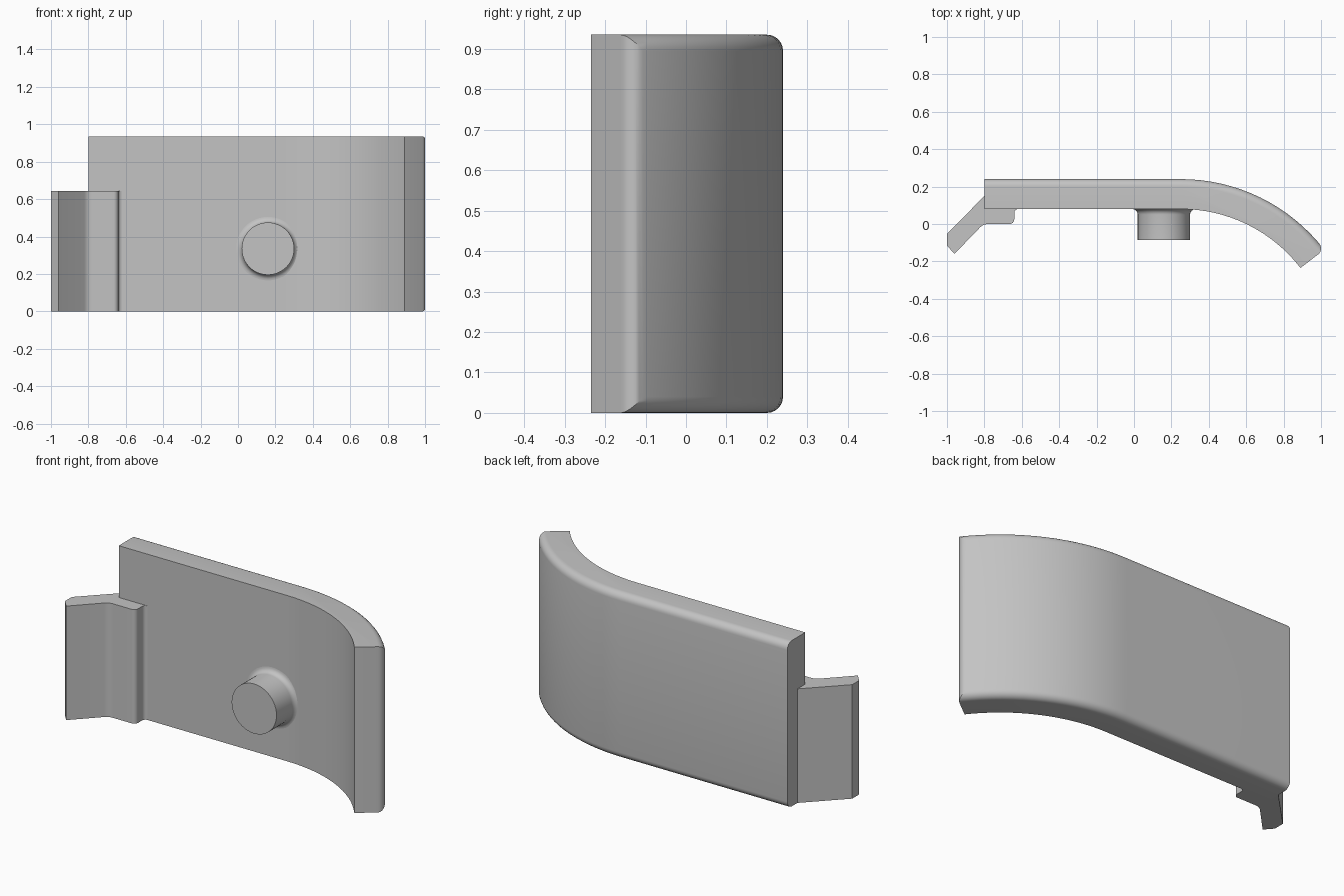
import bpy, bmesh, math

if "Cube" in bpy.data.objects:
    bpy.data.objects.remove(bpy.data.objects["Cube"], do_unlink=True)

grey = bpy.data.materials.new("plain grey")
grey.use_nodes = True
grey.diffuse_color = (0.55, 0.55, 0.55, 1)
grey.node_tree.nodes["Principled BSDF"].inputs["Base Color"].default_value = grey.diffuse_color


def finish(name, bm):
    """Turn the bmesh into a smooth-shaded object with sharp edges kept."""
    bmesh.ops.recalc_face_normals(bm, faces=bm.faces)
    mesh = bpy.data.meshes.new(name)
    bm.to_mesh(mesh)
    bm.free()
    mesh.materials.append(grey)
    obj = bpy.data.objects.new(name, mesh)
    bpy.context.collection.objects.link(obj)
    bpy.ops.object.select_all(action='DESELECT')
    obj.select_set(True)
    bpy.context.view_layer.objects.active = obj
    bpy.ops.object.shade_smooth_by_angle(angle=math.radians(25))
    return obj


def extrude_profile(points, height):
    """Prism standing on the ground from an xy outline."""
    bm = bmesh.new()
    base = bm.faces.new([bm.verts.new((x, y, 0)) for x, y in points])
    out = bmesh.ops.extrude_face_region(bm, geom=[base])
    top = [v for v in out["geom"] if isinstance(v, bmesh.types.BMVert)]
    bmesh.ops.translate(bm, verts=top, vec=(0, 0, height))
    bmesh.ops.recalc_face_normals(bm, faces=bm.faces)
    return bm


def arc(cx, cy, r, start, end, steps):
    angles = [math.radians(start + (end - start) * i / steps) for i in range(steps + 1)]
    return [(cx + r * math.cos(a), cy + r * math.sin(a)) for a in angles]


# Curved plate: straight run, then a bend toward the front
HEIGHT, BEND_X, INNER, THICK, STEPS = 0.935, 0.25, 0.808, 0.16, 16
centre_y = 0.08 - INNER
outer = [(-0.8, 0.24)] + arc(BEND_X, centre_y, INNER + THICK, 90, 37.6, STEPS)
inner = arc(BEND_X, centre_y, INNER, 37.6, 90, STEPS) + [(-0.8, 0.08)]
bm = extrude_profile(outer + inner, HEIGHT)


def on_back(v):
    return any(math.hypot(v.co.x - x, v.co.y - y) < 1e-4 for x, y in outer)


# Round the back rim along the top, bottom and bent end
end_x = outer[-1][0]
rim = []
for e in bm.edges:
    a, b = e.verts
    if on_back(a) and on_back(b):
        upright = abs(a.co.z - b.co.z) > 0.1
        if not upright or abs(a.co.x - end_x) < 1e-4:
            rim.append(e)
bmesh.ops.bevel(bm, geom=rim, offset=0.04, offset_type='OFFSET', segments=6,
                profile=0.5, affect='EDGES', clamp_overlap=False)
finish("curved_plate", bm)

# Angled side hook with a foot under the plate
hook = [(-0.8, 0.15), (-1.0, -0.053), (-1.0, -0.115), (-0.96, -0.16)]
hook += arc(-0.78, -0.06, 0.06, 135, 90, 6)
hook += arc(-0.665, 0.025, 0.025, -90, 0, 6)
hook += arc(-0.62, 0.06, 0.02, 180, 90, 5)
hook += [(-0.62, 0.09), (-0.79, 0.09), (-0.79, 0.15)]
finish("side_hook", extrude_profile(hook, 0.643))

# Round peg with a flared base, turned about the y axis
PEG_X, PEG_Z, PEG_R, FLARE = 0.16, 0.335, 0.14, 0.03
profile = [(0, -0.085), (PEG_R, -0.085)]
profile += arc(PEG_R + FLARE, 0.08 - FLARE, FLARE, 180, 90, 6)
profile += [(PEG_R + FLARE, 0.09), (0, 0.09)]
bm = bmesh.new()
verts = [bm.verts.new((PEG_X + r, y, PEG_Z)) for r, y in profile]
edges = [bm.edges.new(pair) for pair in zip(verts, verts[1:])]
bmesh.ops.spin(bm, geom=verts + edges, cent=(PEG_X, 0, PEG_Z), axis=(0, 1, 0),
               angle=math.tau, steps=48, use_duplicate=False)
bmesh.ops.remove_doubles(bm, verts=bm.verts, dist=1e-4)
finish("round_peg", bm)
